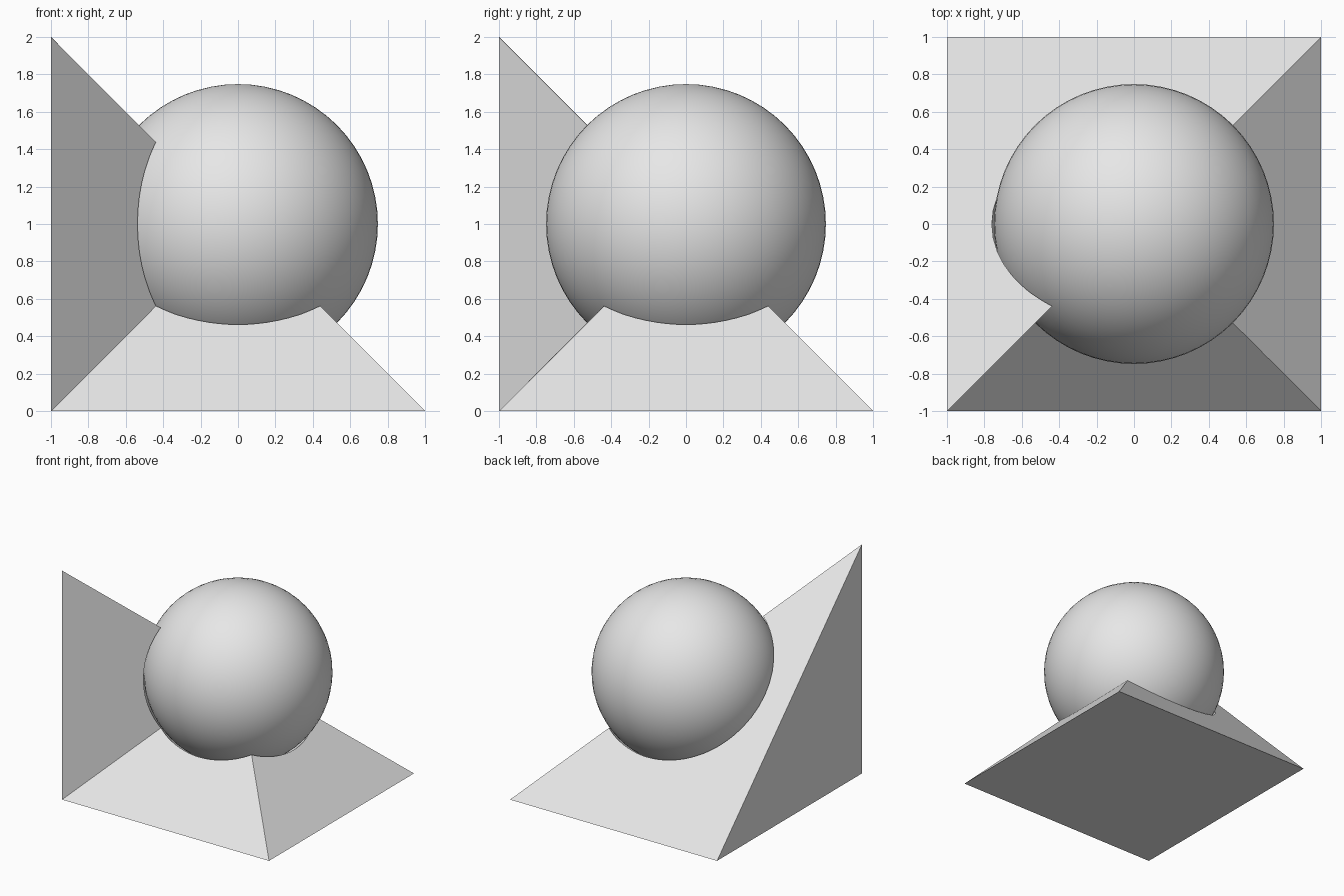
import bpy
import bmesh
from mathutils import Matrix
from math import radians

cube = bpy.data.objects.get("Cube")
if cube:
    bpy.data.objects.remove(cube, do_unlink=True)

GREY = (0.8, 0.8, 0.8, 1.0)
grey = bpy.data.materials.new("light grey")
grey.use_nodes = True
grey.diffuse_color = GREY
grey.node_tree.nodes["Principled BSDF"].inputs["Base Color"].default_value = GREY


def add_object(name, bm):
    mesh = bpy.data.meshes.new(name)
    bm.to_mesh(mesh)
    bm.free()
    mesh.materials.append(grey)
    obj = bpy.data.objects.new(name, mesh)
    bpy.context.collection.objects.link(obj)
    return obj


def sphere(name, radius):
    bm = bmesh.new()
    bmesh.ops.create_uvsphere(bm, u_segments=64, v_segments=32, radius=radius,
                              matrix=Matrix.Translation((0, 0, 1)))
    for f in bm.faces:
        f.smooth = True
    return add_object(name, bm)


def select_only(obj):
    bpy.ops.object.select_all(action='DESELECT')
    obj.select_set(True)
    bpy.context.view_layer.objects.active = obj


# Wedge stand: square base, tall corner, and a notch meeting at the centre
bm = bmesh.new()
a, b, c, d, peak, centre = [bm.verts.new(p) for p in (
    (-1, -1, 0), (1, -1, 0), (1, 1, 0), (-1, 1, 0), (-1, -1, 2), (0, 0, 1))]
for loop in ((a, d, c, b),            # underside
             (a, b, centre),          # front slope
             (b, c, centre),          # side slope
             (c, d, peak, centre),    # back slope
             (a, peak, d),            # upright side wall
             (a, centre, peak)):      # notch wall
    bm.faces.new(loop)
bmesh.ops.recalc_face_normals(bm, faces=bm.faces)
stand = add_object("wedge_stand", bm)

# Round socket cut slightly larger than the ball
cutter = sphere("socket_cutter", 0.76)
cutter.hide_render = True
cut = stand.modifiers.new("socket", 'BOOLEAN')
cut.operation = 'DIFFERENCE'
cut.solver = 'EXACT'
cut.object = cutter
select_only(stand)
bpy.ops.object.modifier_apply(modifier=cut.name)
bpy.data.objects.remove(cutter, do_unlink=True)
bpy.ops.object.shade_smooth_by_angle(angle=radians(30))

# Ball resting in the socket
ball = sphere("ball", 0.748)
